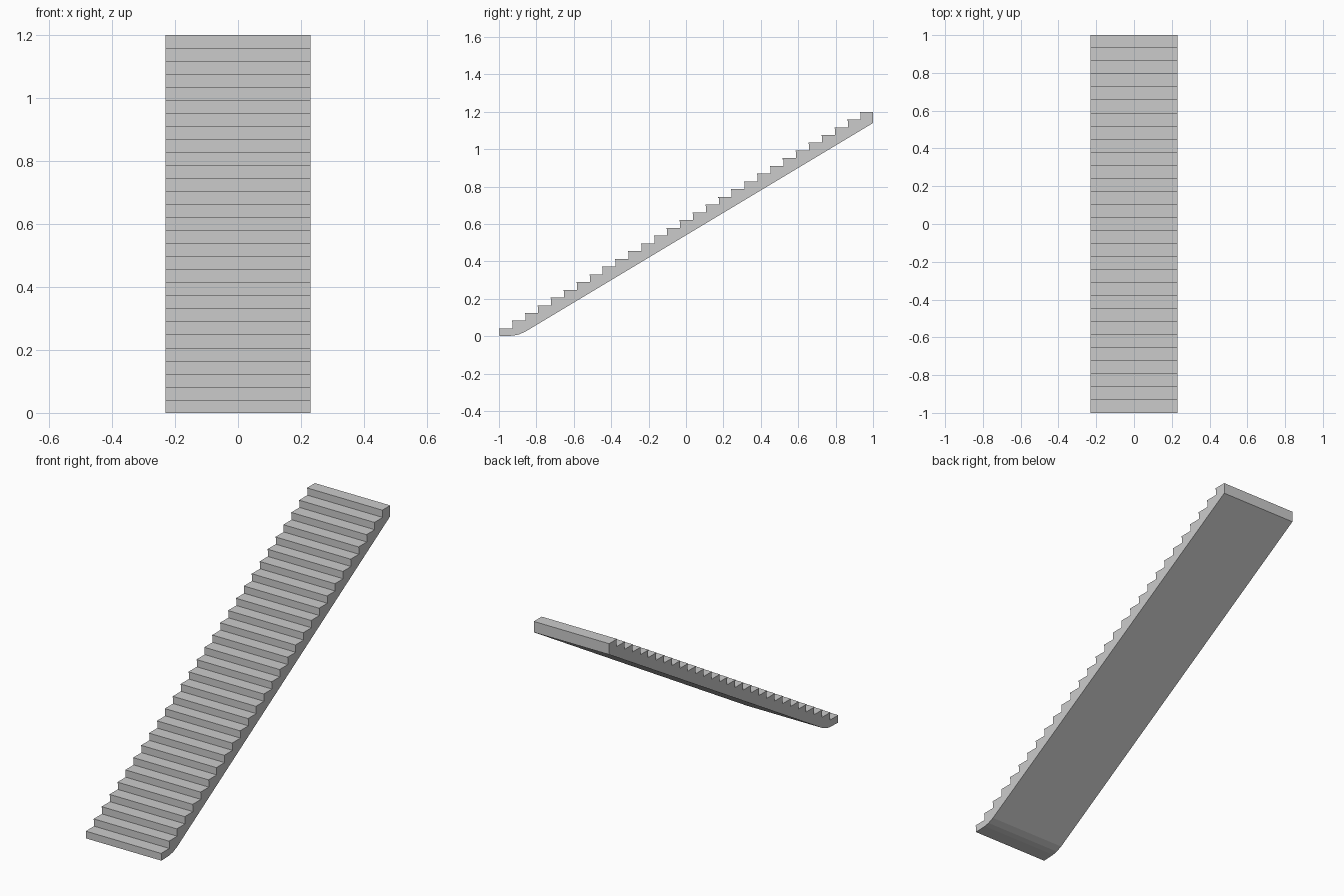
import bpy, bmesh

if "Cube" in bpy.data.objects:
    bpy.data.objects.remove(bpy.data.objects["Cube"])

STEPS = 29
HALF_W = 0.23
RUN = 2.0 / STEPS
RISE = 1.2 / STEPS
NOSE_OUT, NOSE_H = 0.003, 0.006

# Side profile (y, z): underside with a softly bent foot, then the steps going down
profile = [(-1 + NOSE_OUT, 0), (-0.925, 0.003), (-0.895, 0.009),
           (-0.86, 0.024), (1, 1.14), (1, 1.2)]
for i in reversed(range(STEPS)):
    y, z = -1 + i * RUN, (i + 1) * RISE
    # tread edge with a slim nosing over the riser
    profile += [(y, z), (y, z - NOSE_H), (y + NOSE_OUT, z - NOSE_H)]
    if i:
        profile.append((y + NOSE_OUT, i * RISE))

# Extrude the profile across the width
bm = bmesh.new()
side = bm.faces.new([bm.verts.new((-HALF_W, y, z)) for y, z in profile])
ext = bmesh.ops.extrude_face_region(bm, geom=[side], use_keep_orig=True)
new_verts = [v for v in ext["geom"] if isinstance(v, bmesh.types.BMVert)]
bmesh.ops.translate(bm, verts=new_verts, vec=(2 * HALF_W, 0, 0))
bmesh.ops.recalc_face_normals(bm, faces=bm.faces)

mesh = bpy.data.meshes.new("stair_flight")
bm.to_mesh(mesh)
bm.free()
bpy.context.collection.objects.link(bpy.data.objects.new("stair_flight", mesh))
